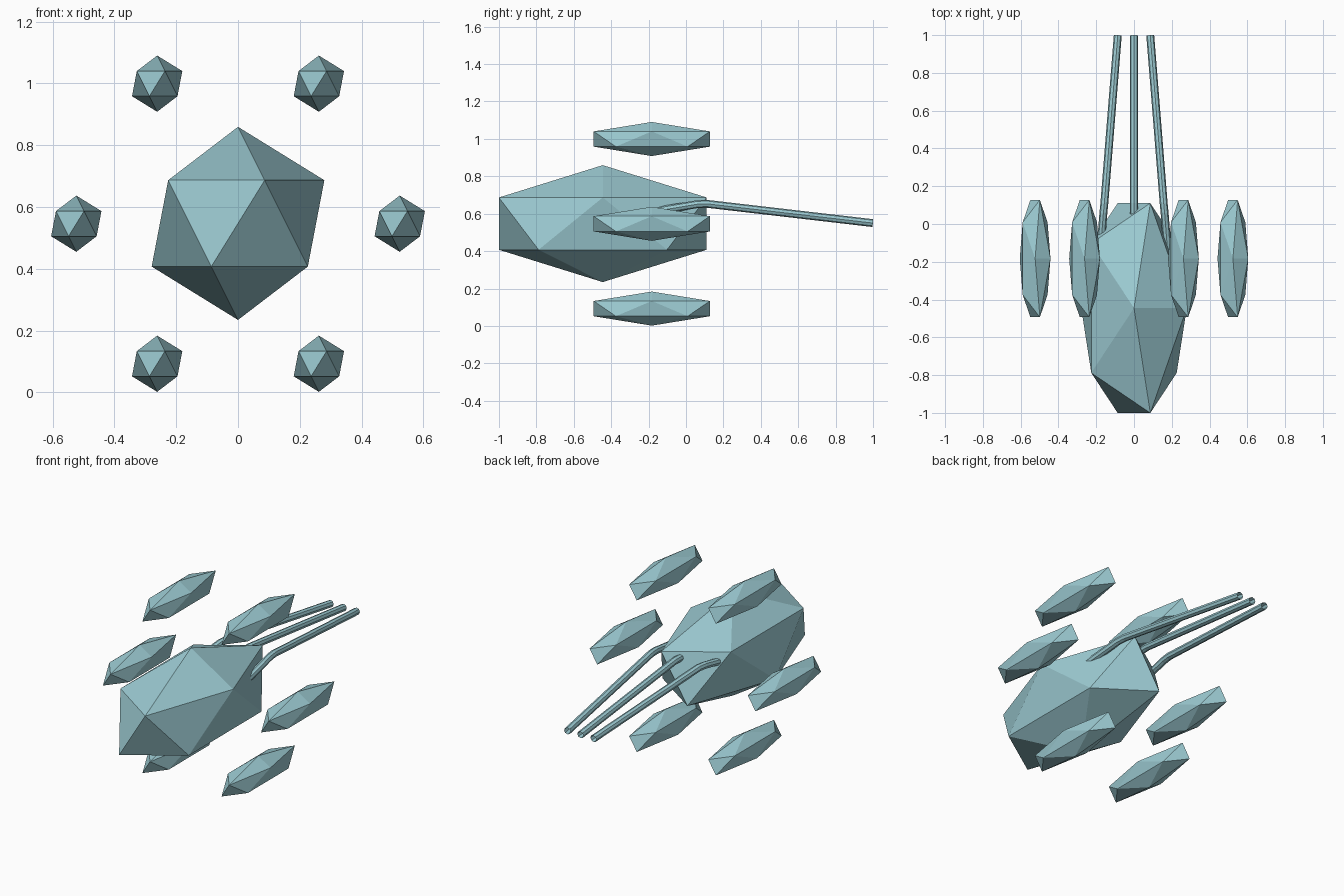
import bpy, math

if "Cube" in bpy.data.objects:
    bpy.data.objects.remove(bpy.data.objects["Cube"])

teal = bpy.data.materials.new("pale teal")
teal.diffuse_color = (0.33, 0.59, 0.64, 1)
teal.use_nodes = True
teal.node_tree.nodes["Principled BSDF"].inputs["Base Color"].default_value = teal.diffuse_color

CZ = 0.546  # height of the central axis


def crystal(name, x, y, z, r, ry):
    """Icosahedron stretched along y, flat shaded."""
    bpy.ops.mesh.primitive_ico_sphere_add(subdivisions=1, radius=1, location=(x, y, z))
    ob = bpy.context.object
    ob.name = name
    ob.scale = (r, ry, r)
    bpy.ops.object.transform_apply(location=False, rotation=False, scale=True)
    ob.data.materials.append(teal)


def tube(name, points, radius):
    """Open round tube along a bent path."""
    cu = bpy.data.curves.new(name, 'CURVE')
    cu.dimensions = '3D'
    cu.bevel_depth = radius
    cu.bevel_resolution = 2
    sp = cu.splines.new('POLY')
    sp.points.add(len(points) - 1)
    for p, co in zip(sp.points, points):
        p.co = (*co, 1)
    sp.use_smooth = False
    ob = bpy.data.objects.new(name, cu)
    bpy.context.collection.objects.link(ob)
    cu.materials.append(teal)
    bpy.ops.object.select_all(action='DESELECT')
    ob.select_set(True)
    bpy.context.view_layer.objects.active = ob
    bpy.ops.object.convert(target='MESH')


# Large central body
crystal("body", 0, -0.445, CZ + 0.001, 0.3125, 0.653)

# Six small pods floating in a hexagon around it
for i in range(6):
    a = math.radians(60 * i)
    crystal(f"pod_{i + 1}", 0.5235 * math.cos(a), -0.183,
            CZ + 0.5235 * math.sin(a), 0.091, 0.365)

# Three bent tubes reaching back, converging towards their tips
for side, label in ((-1, "left"), (0, "middle"), (1, "right")):
    tube(f"{label}_tube",
         [(side * 0.182, -0.2, 0.608), (side * 0.162, 0.06, 0.651),
          (side * 0.157, 0.11, 0.653), (side * 0.086, 0.998, 0.55)], 0.021)
